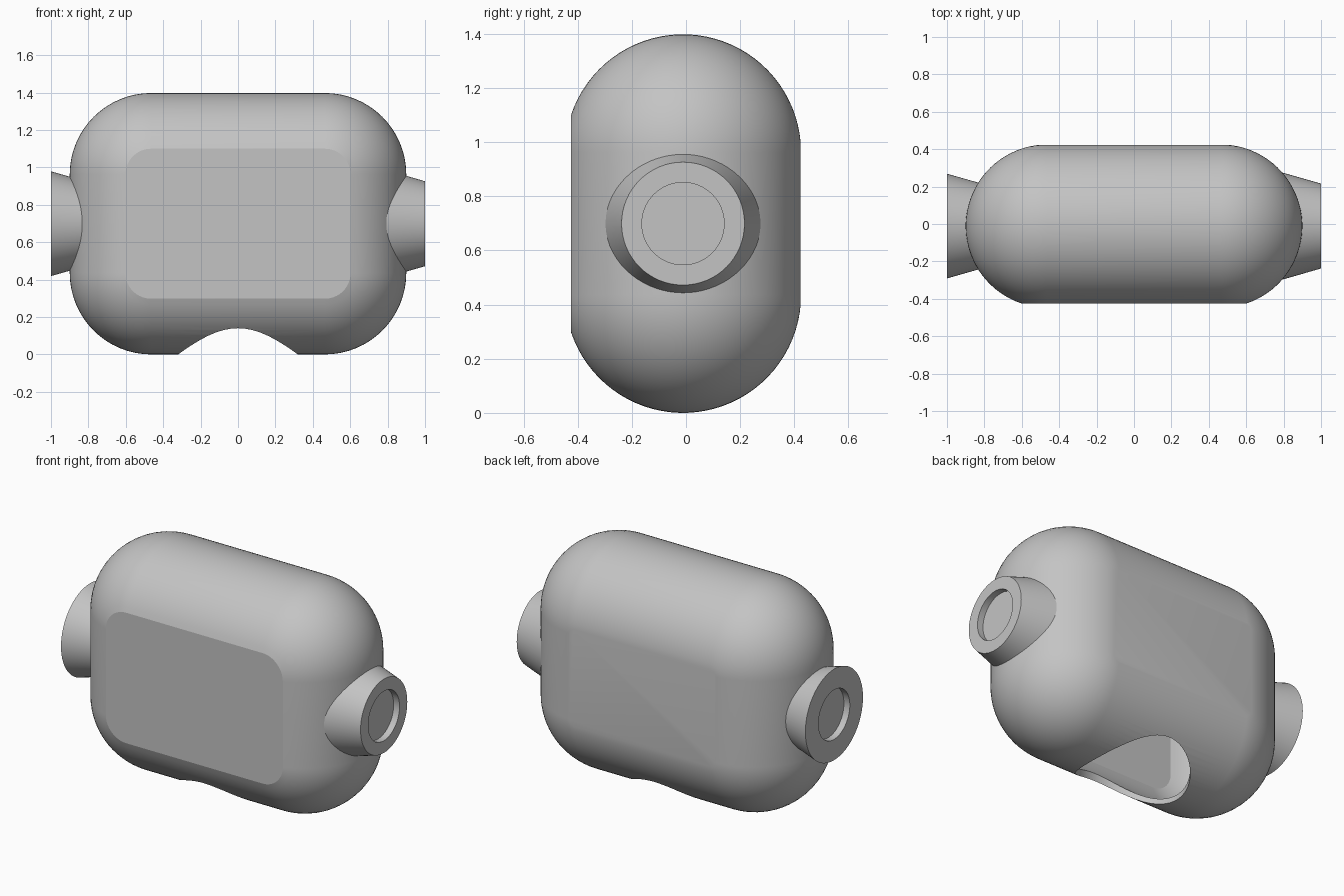
import bpy
import bmesh
from math import sin, cos, pi, asin, radians

cube = bpy.data.objects.get("Cube")
if cube:
    bpy.data.objects.remove(cube)

# Single material
grey = bpy.data.materials.new("plain grey")
grey.use_nodes = True
colour = (0.55, 0.55, 0.55, 1)
grey.diffuse_color = colour
grey.node_tree.nodes["Principled BSDF"].inputs["Base Color"].default_value = colour

R = 0.436                 # rounding radius of the body
HALF_X, HALF_Z = 0.464, 0.263   # corner centres of the body
MID_Y, MID_Z = -0.011, 0.699
WALL = 0.032


def loft(name, rings):
    """Skin closed rings of points and cap both ends."""
    bm = bmesh.new()
    loops = [[bm.verts.new(p) for p in ring] for ring in rings]
    n = len(loops[0])
    for a, b in zip(loops, loops[1:]):
        for i in range(n):
            j = (i + 1) % n
            bm.faces.new((a[i], a[j], b[j], b[i]))
    bm.faces.new(loops[0])
    bm.faces.new(loops[-1])
    bmesh.ops.recalc_face_normals(bm, faces=bm.faces[:])
    mesh = bpy.data.meshes.new(name)
    bm.to_mesh(mesh)
    bm.free()
    mesh.materials.append(grey)
    obj = bpy.data.objects.new(name, mesh)
    bpy.context.collection.objects.link(obj)
    return obj


def select(obj):
    bpy.ops.object.select_all(action='DESELECT')
    obj.select_set(True)
    bpy.context.view_layer.objects.active = obj


def smooth(obj):
    select(obj)
    bpy.ops.object.shade_smooth_by_angle(angle=radians(15))


def rounded_ring(y, radius, steps=16):
    """Rounded rectangle in the xz plane."""
    points = []
    for q, (sx, sz) in enumerate(((1, 1), (-1, 1), (-1, -1), (1, -1))):
        for k in range(steps + 1):
            a = (q + k / steps) * pi / 2
            points.append((sx * HALF_X + radius * cos(a), y,
                           MID_Z + sz * HALF_Z + radius * sin(a)))
    return points


def round_ring(x, radius, sides=64):
    """Circle around the x axis of the side ports."""
    return [(x, MID_Y + radius * cos(2 * pi * i / sides),
             MID_Z + radius * sin(2 * pi * i / sides)) for i in range(sides)]


# Hollow body: pill-shaped rings from the flat front panel to the back
start, end, count = asin(0.138 / R), pi - 0.08, 36
angles = [start + (end - start) * i / count for i in range(count + 1)]
body = loft("hollow_body",
            [rounded_ring(MID_Y - R * cos(a), R * sin(a)) for a in angles])

# Round opening in the underside
bpy.ops.mesh.primitive_cylinder_add(vertices=96, radius=0.32, depth=0.6,
                                    location=(0, MID_Y, 0))
cutter = bpy.context.object
cutter.name = "underside_cutter"
cutter.hide_render = True
cutter.data.materials.append(grey)

shell = body.modifiers.new("shell", 'SOLIDIFY')
shell.thickness = WALL
shell.offset = -1
hole = body.modifiers.new("hole", 'BOOLEAN')
hole.operation = 'DIFFERENCE'
hole.solver = 'EXACT'
hole.object = cutter
select(body)
for mod in ("shell", "hole"):
    bpy.ops.object.modifier_apply(modifier=mod)
bpy.data.objects.remove(cutter)
smooth(body)

# Side ports: both taper towards +x and have a shallow round recess
for name, side, inner, inner_r, outer_r in (
        ("left_port", 1, 0.78, 0.29, 0.227),
        ("right_port", -1, 0.8, 0.223, 0.28)):
    port = loft(name, [round_ring(side * x, r) for x, r in (
        (inner, inner_r), (1, outer_r), (1, 0.152), (0.96, 0.152))])
    smooth(port)
